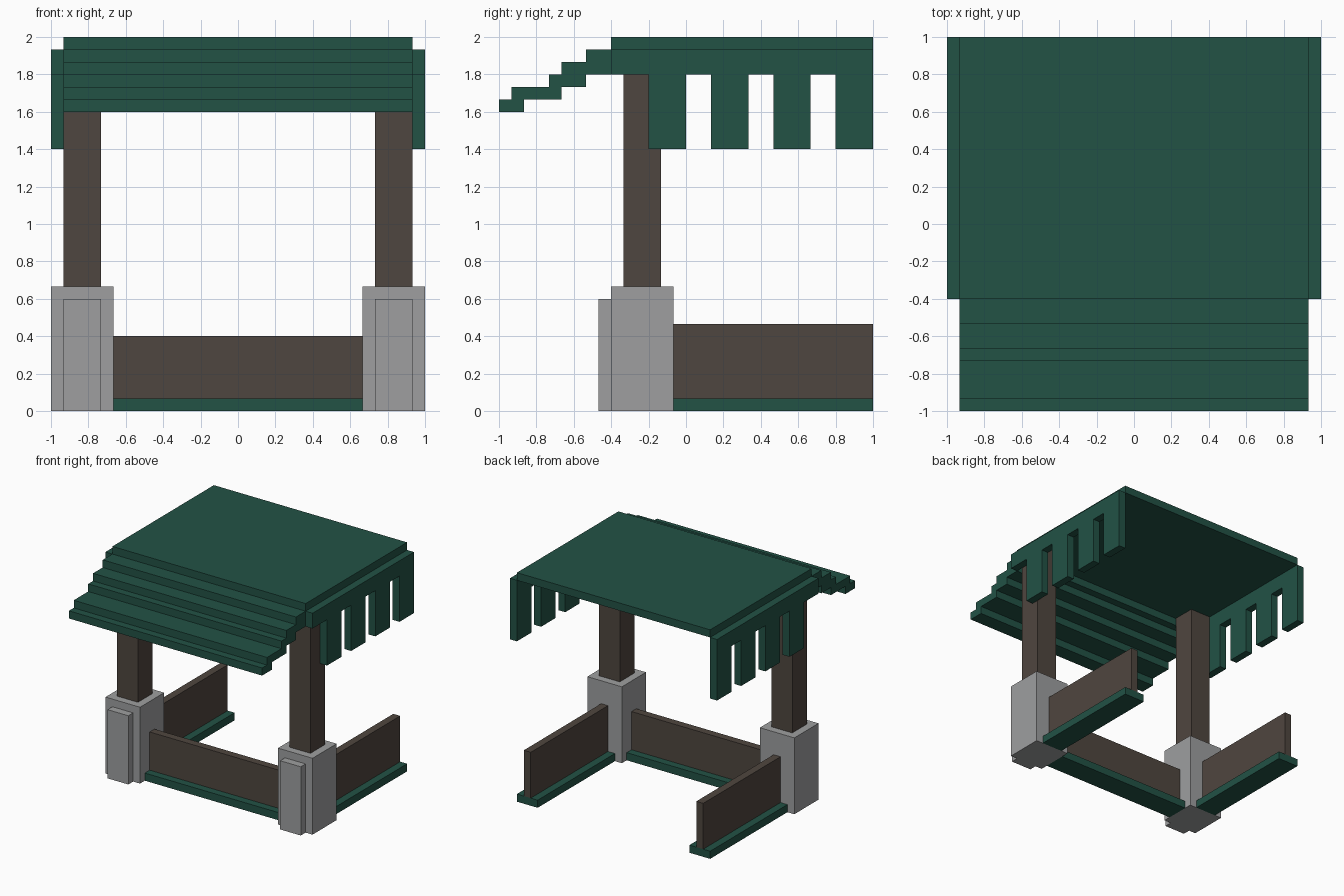
import bpy
import bmesh

cube = bpy.data.objects.get("Cube")
if cube:
    bpy.data.objects.remove(cube, do_unlink=True)

U = 1 / 15  # block unit: the whole stall is 30 units long


def material(name, rgb):
    m = bpy.data.materials.new(name)
    m.use_nodes = True
    m.diffuse_color = (*rgb, 1)
    m.node_tree.nodes["Principled BSDF"].inputs["Base Color"].default_value = (*rgb, 1)
    return m


GREEN = material("dark green", (0.016, 0.084, 0.060))
BROWN = material("dark brown wood", (0.078, 0.061, 0.050))
GREY = material("stone grey", (0.342, 0.347, 0.352))


def prism(name, profile, x0, x1, mat):
    """Extrude a (y, z) profile along x; all values in block units."""
    bm = bmesh.new()
    face = bm.faces.new([bm.verts.new((x0 * U, y * U, z * U)) for y, z in profile])
    ext = bmesh.ops.extrude_face_region(bm, geom=[face])
    moved = [v for v in ext["geom"] if isinstance(v, bmesh.types.BMVert)]
    bmesh.ops.translate(bm, verts=moved, vec=((x1 - x0) * U, 0, 0))
    bmesh.ops.recalc_face_normals(bm, faces=bm.faces)
    mesh = bpy.data.meshes.new(name)
    bm.to_mesh(mesh)
    bm.free()
    mesh.materials.append(mat)
    obj = bpy.data.objects.new(name, mesh)
    bpy.context.collection.objects.link(obj)
    return obj


def box(name, x, y, z, mat):
    (y0, y1), (z0, z1) = y, z
    return prism(name, [(y0, z0), (y1, z0), (y1, z1), (y0, z1)], *x, mat)


# Roof slab
box("roof", (-14, 14), (-6, 15), (29, 30), GREEN)

# Stepped awning, lowest board first
boards = [(-15, -13), (-14, -10), (-11, -8), (-10, -6), (-8, -5)]
for i, y in enumerate(boards):
    box(f"awning_board_{i + 1}", (-14, 14), y, (24 + i, 25 + i), GREEN)

# Side valance outline: a straight top band with four hanging flaps
valance = [(15, 29), (-6, 29), (-6, 27)]
for y0, y1 in [(-3, 0), (2, 5), (7, 10), (12, 15)]:
    valance += [(y0, 27), (y0, 21), (y1, 21)]
    if y1 < 15:
        valance.append((y1, 27))

# Parts repeated on both sides
for side, s in (("left", 1), ("right", -1)):
    def span(a, b):
        return tuple(sorted((s * a, s * b)))

    prism(f"{side}_valance", valance, *span(14, 15), GREEN)
    box(f"{side}_post", span(11, 14), (-5, -2), (10, 29), BROWN)
    box(f"{side}_plinth", span(10, 15), (-6, -1), (0, 10), GREY)
    box(f"{side}_plinth_panel", span(11, 14), (-7, -6), (0, 9), GREY)
    box(f"{side}_rail", span(11, 14), (-1, 15), (0, 1), GREEN)
    box(f"{side}_wall", span(12, 13), (-1, 15), (1, 7), BROWN)

# Front wall on its rail
box("front_rail", (-10, 10), (-5, -2), (0, 1), GREEN)
box("front_wall", (-10, 10), (-4, -3), (1, 6), BROWN)
